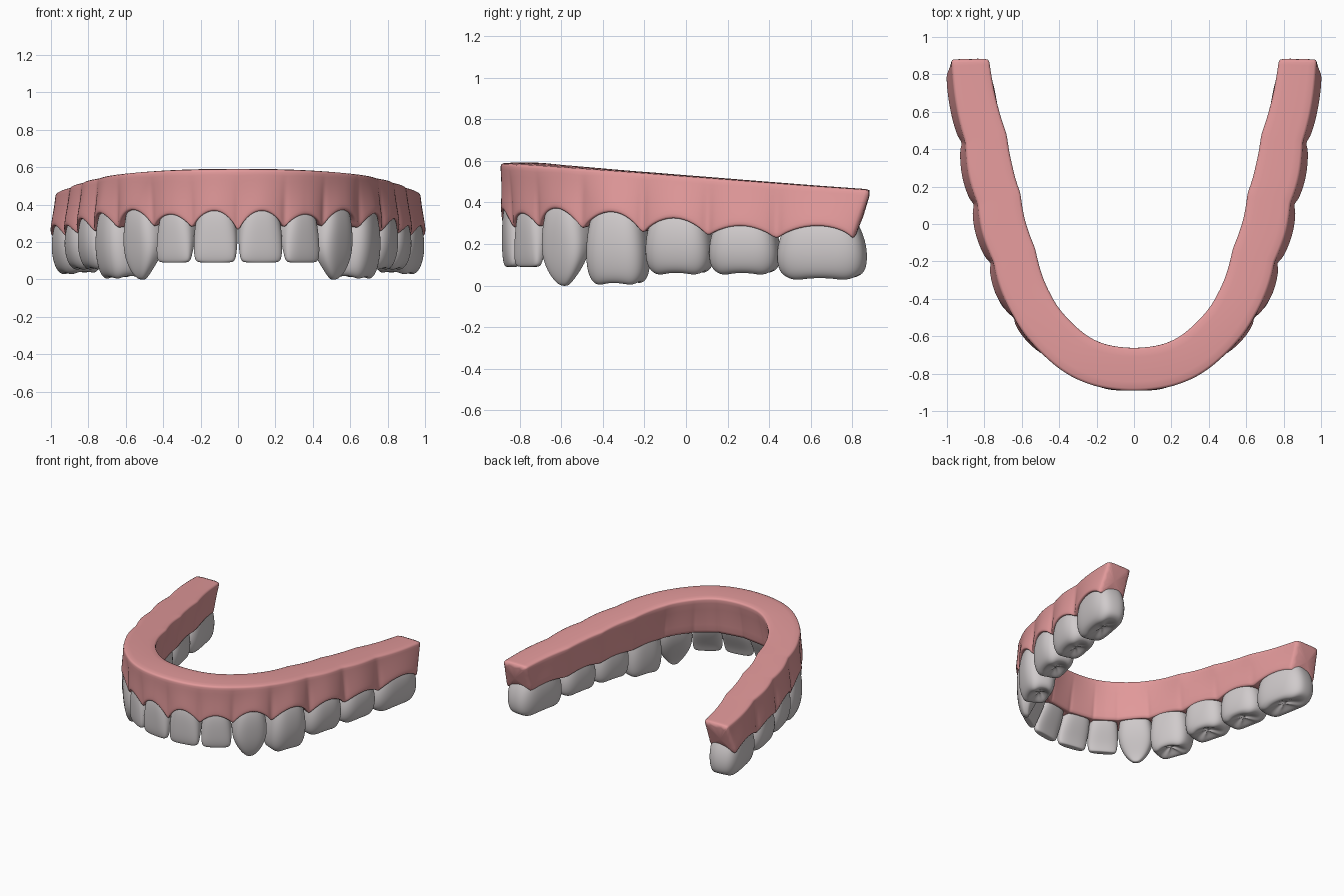
import bpy, bmesh, math
from mathutils import Vector

if "Cube" in bpy.data.objects:
    bpy.data.objects.remove(bpy.data.objects["Cube"])

def material(name, col):
    m = bpy.data.materials.new(name)
    m.diffuse_color = (*col, 1)
    m.use_nodes = True
    m.node_tree.nodes["Principled BSDF"].inputs["Base Color"].default_value = m.diffuse_color
    return m

PINK = material("gum pink", (0.76, 0.32, 0.325))
WHITE = material("tooth grey white", (0.63, 0.595, 0.60))

# contact points between teeth along the right half of the arch
P = [(0, -.79), (.22, -.755), (.395, -.645), (.555, -.45), (.66, -.175),
     (.745, .13), (.81, .455), (.885, .87)]
P = [Vector(p) for p in P]
EXT = [Vector((-P[1].x, P[1].y))] + P + [P[-1] * 2 - P[-2]]

# name, kind, outer depth, inner depth, gum peak z, tip z
TEETH = [
    ("central_incisor", "incisor", .1, .08, .365, .09),
    ("lateral_incisor", "incisor", .095, .08, .345, .09),
    ("canine", "canine", .11, .09, .37, -.002),
    ("premolar", "molar", .135, .10, .352, -.005),
    ("first_molar", "molar", .14, .11, .322, .045),
    ("second_molar", "molar", .14, .11, .285, .045),
    ("third_molar", "molar", .137, .11, .285, .02)]
PAPILLA = [.25, .27, .275, .265, .245, .235, .22, .21]

# rings from root to tip: t, width, outer reach, inner reach
RINGS = {
    "incisor": [(0, .6, .7, .7), (.18, .84, .93, .85), (.38, 1, 1, .75), (.6, 1.07, 1, .35),
                (.82, 1.05, .97, -.15), (.95, 1, .9, -.35), (1, .86, .82, -.42), (1, .4, .72, -.55)],
    "canine": [(0, .6, .7, .7), (.16, .8, .95, .9), (.35, .95, 1.03, .85), (.55, 1.02, 1, .6),
               (.72, .92, .93, .25), (.87, .62, .8, -.1), (.96, .33, .65, -.25), (1, .13, .5, -.3)],
    "molar": [(0, .65, .7, .7), (.2, .86, .94, .92), (.42, 1, 1.03, 1.03), (.65, 1.05, 1.02, 1.03),
              (.85, 1, .9, .93), (.97, .86, .74, .8), (1, .68, .54, .6),
              (.93, .32, .25, .3), (.91, .08, .06, .06)]}

def arch(i, u):
    """Point and outward normal on the arch, Catmull-Rom through the contacts."""
    a, b, c, d = EXT[i:i + 4]
    p = .5 * (2 * b + (c - a) * u + (2 * a - 5 * b + 4 * c - d) * u * u + (3 * b - a - 3 * c + d) * u ** 3)
    t = .5 * ((c - a) + 2 * (2 * a - 5 * b + 4 * c - d) * u + 3 * (3 * b - a - 3 * c + d) * u * u)
    t.normalize()
    return p, Vector((t.y, -t.x))

def loft(name, rings, mat, levels, cap_first=True, merge=False):
    """Skin closed rings, cap them, mirror to the left side and smooth."""
    bm = bmesh.new()
    vs = [[bm.verts.new(p) for p in r] for r in rings]
    n = len(rings[0])
    for a, b in zip(vs, vs[1:]):
        for k in range(n):
            bm.faces.new((a[k], a[(k + 1) % n], b[(k + 1) % n], b[k]))
    if cap_first:
        bm.faces.new(vs[0])
    bm.faces.new(vs[-1][::-1])
    bmesh.ops.recalc_face_normals(bm, faces=bm.faces)
    if not cap_first:
        # open at the midline: make sure the top faces up
        f = max(bm.faces, key=lambda q: q.calc_center_median().z)
        f.normal_update()
        if f.normal.z < 0:
            bmesh.ops.reverse_faces(bm, faces=bm.faces)
    for f in bm.faces:
        f.smooth = True
    me = bpy.data.meshes.new(name)
    bm.to_mesh(me)
    bm.free()
    me.materials.append(mat)
    ob = bpy.data.objects.new(name, me)
    bpy.context.collection.objects.link(ob)
    mir = ob.modifiers.new("mirror", 'MIRROR')
    mir.use_mirror_merge = merge
    sub = ob.modifiers.new("smooth", 'SUBSURF')
    sub.levels = sub.render_levels = levels
    return ob

def spow(v, e):
    return math.copysign(abs(v) ** e, v)

# teeth
for i, (name, kind, dout, din, peak, tip) in enumerate(TEETH):
    c, _ = arch(i, .5)
    chord = P[i + 1] - P[i]
    half = chord.length / 2
    tx = chord.normalized()
    ny = Vector((tx.y, -tx.x))
    top = peak + .07
    rings = []
    for t, w, o, inn in RINGS[kind]:
        ro, ri = o * dout, inn * din
        mid, hd = (ro - ri) / 2, (ro + ri) / 2
        ring = []
        for k in range(20):
            a = math.tau * (k + .5) / 20
            x = spow(math.cos(a), .68) * w * half
            y = mid + spow(math.sin(a), .68) * hd
            z = top + (tip - top) * t
            if kind == "molar" and t > .9:      # four soft cusps, slightly higher inside
                z += .012 * math.cos(2 * a) ** 2 + .006 * (1 - math.sin(a))
            p = c + tx * x + ny * y
            ring.append((p.x, p.y, z))
        rings.append(ring)
    loft(name, rings, WHITE, 2)

# gum: scalloped section swept along the arch
rings = []
N = 14
for i, (name, kind, dout, din, peak, tip) in enumerate(TEETH):
    for s in range(N + (i == 6)):
        u = s / N
        p, n = arch(i, u)
        arc = math.sin(math.pi * u)
        bulge = math.sqrt(max(arc, 0))
        pap = PAPILLA[i] * (1 - u) + PAPILLA[i + 1] * u
        m = pap + (peak - pap) * max(arc, 0) ** .75
        back = max(0, min(1, (i + u - 2.5) / 2))
        ml = .285 - .045 * back + .03 * back * arc
        T = .53 - .078 * p.y
        # blend depths between neighbouring teeth
        j = max(0, min(6, i + (1 if u > .5 else -1)))
        f = abs(u - .5)
        do = dout * (1 - f) + TEETH[j][2] * f
        di = din * (1 - f) + TEETH[j][3] * f
        mo = do * (.74 + .24 * bulge) + .006
        mi = di * (.85 + .13 * bulge) + .008
        to = .103 + back * .015 * (arc - .5)
        ti = .13 + .008 * back - .033 * max(0, (i + u - 5.5) / 1.5) - back * .012 * (arc - .5)
        sec = [(to - .02, T), (to - .002, T - .006), (to, T - .025),
               (.55 * to + .43 * mo, T * .62 + m * .38), (.2 * to + .8 * mo, T * .3 + m * .7),
               (mo + .002, m + .02), (mo, m + .004), (mo - .012, m), (mo - .045, m + .01),
               (-mi + .04, ml + .01), (-mi + .01, ml), (-mi, ml + .006),
               (-.6 * mi - .36 * ti, T * .45 + ml * .55), (-ti, T - .025),
               (-ti + .002, T - .006), (-ti + .02, T)]
        ring = []
        for off, z in sec:
            q = p + n * off
            if i == 6:      # slanted rear end, square to the side
                h = (z - .21) / (T - .21)
                q.y += u * u * (-.06 + .09 * h - n.y * off)
            ring.append((0 if i == 0 and s == 0 else q.x, q.y, z))
        rings.append(ring)
loft("gum", rings, PINK, 1, cap_first=False, merge=True)
